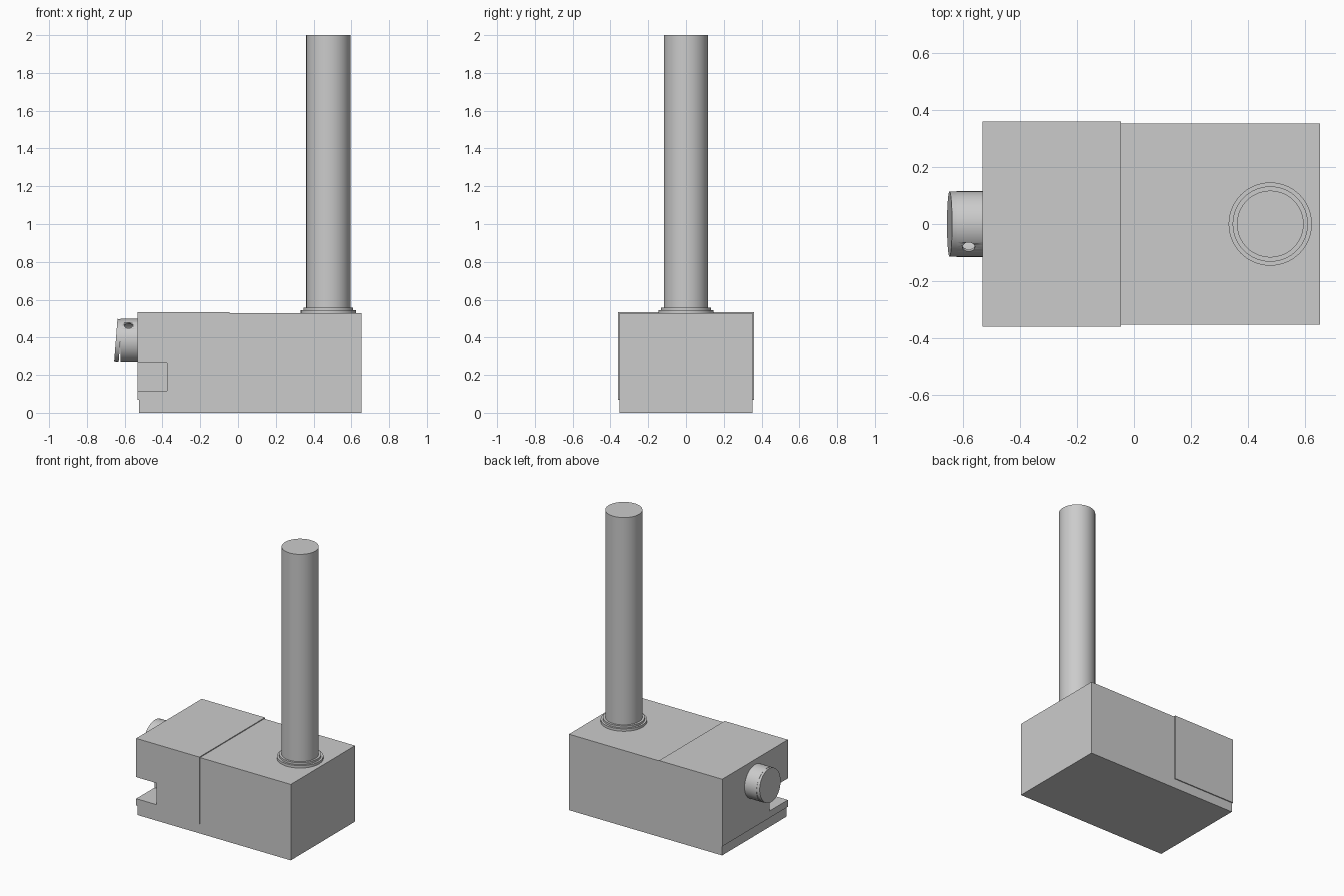
import bpy
import math
from mathutils import Vector

if "Cube" in bpy.data.objects:
    bpy.data.objects.remove(bpy.data.objects["Cube"])

grey = bpy.data.materials.new("plain grey")
grey.diffuse_color = (0.6, 0.6, 0.6, 1)
grey.use_nodes = True
grey.node_tree.nodes["Principled BSDF"].inputs["Base Color"].default_value = grey.diffuse_color


def box(name, lo, hi):
    lo, hi = Vector(lo), Vector(hi)
    bpy.ops.mesh.primitive_cube_add(size=1, location=(lo + hi) / 2)
    o = bpy.context.object
    o.name = name
    o.scale = hi - lo
    bpy.ops.object.transform_apply(location=False, rotation=False, scale=True)
    o.data.materials.append(grey)
    return o


def cylinder(name, radius, depth, location, rotation=(0, 0, 0), sides=64):
    bpy.ops.mesh.primitive_cylinder_add(vertices=sides, radius=radius, depth=depth,
                                        location=location, rotation=rotation)
    o = bpy.context.object
    o.name = name
    o.data.materials.append(grey)
    bpy.ops.object.shade_smooth_by_angle(angle=math.radians(30))
    return o


def cut(target, cutter):
    m = target.modifiers.new("cut", 'BOOLEAN')
    m.operation = 'DIFFERENCE'
    m.solver = 'EXACT'
    m.object = cutter
    cutter.hide_render = True
    cutter.hide_set(True)


# Main housing with a slightly larger cover over its left end
body = box("housing", (-0.525, -0.353, 0), (0.653, 0.353, 0.528))
cover = box("end_cover", (-0.531, -0.36, 0.067), (-0.045, 0.36, 0.534))

# Corner notch through cover and housing
notch = box("notch_cutter", (-0.7, -0.5, 0.115), (-0.375, -0.16, 0.265))
cut(body, notch)
cut(cover, notch)

# Upright flue pipe on a two-step collar
cylinder("flue_pipe", 0.117, 1.48, (0.478, 0, 1.26))
cylinder("collar_lower", 0.146, 0.03, (0.478, 0, 0.53))
cylinder("collar_upper", 0.132, 0.05, (0.478, 0, 0.534))

# Hollow inlet tube on the left end, with a small vent hole
side = (0, math.pi / 2, 0)
tube = cylinder("inlet_tube", 0.115, 0.103, (-0.5715, 0, 0.384), side)
cut(tube, cylinder("bore_cutter", 0.105, 0.3, (-0.681, 0, 0.384), side))
cut(tube, cylinder("vent_cutter", 0.022, 0.12, (-0.58, -0.08, 0.464),
                   (math.pi / 4, 0, 0), 32))

# Tilted flap closing the tube
cylinder("inlet_flap", 0.114, 0.024, (-0.635, 0, 0.384),
         (0, math.pi / 2 + math.radians(4.5), 0))
